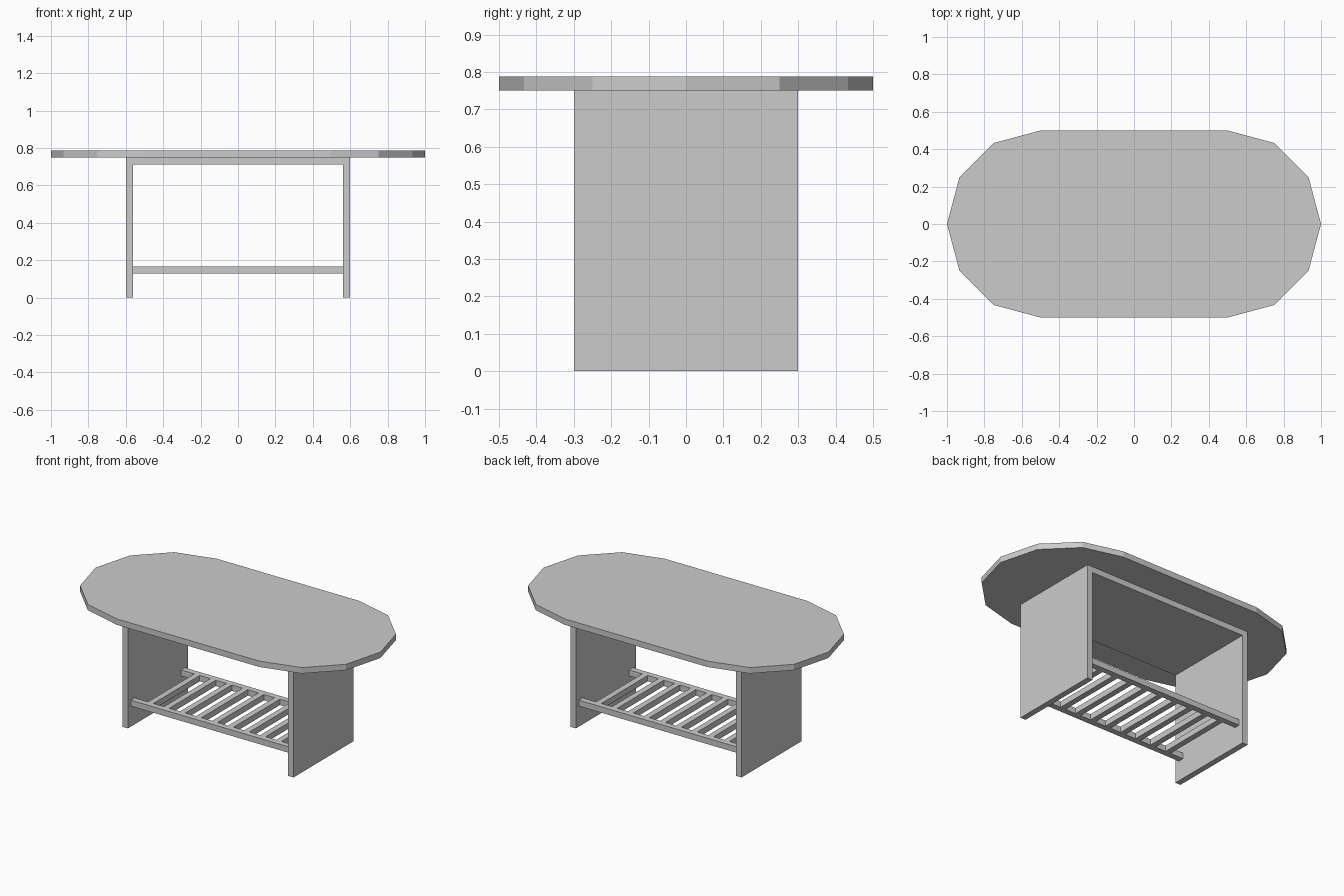
import bpy, bmesh
from math import cos, sin, radians

cube = bpy.data.objects.get("Cube")
if cube:
    bpy.data.objects.remove(cube, do_unlink=True)

grey = bpy.data.materials.new("plain grey")
grey.use_nodes = True
COLOUR = (0.6, 0.6, 0.6, 1)
grey.diffuse_color = COLOUR
grey.node_tree.nodes["Principled BSDF"].inputs["Base Color"].default_value = COLOUR


def finish(name, bm):
    bmesh.ops.recalc_face_normals(bm, faces=bm.faces)
    mesh = bpy.data.meshes.new(name)
    bm.to_mesh(mesh)
    bm.free()
    mesh.materials.append(grey)
    obj = bpy.data.objects.new(name, mesh)
    bpy.context.collection.objects.link(obj)
    return obj


def box(name, x, y, z):
    """Box from (min, max) ranges on each axis."""
    bm = bmesh.new()
    bmesh.ops.create_cube(bm, size=1)
    for v in bm.verts:
        v.co = [lo + (c + 0.5) * (hi - lo) for c, (lo, hi) in zip(v.co, (x, y, z))]
    return finish(name, bm)


T = 0.0375          # board thickness
HEIGHT = 0.75       # underside of the top
OUT, INN = 0.6, 0.6 - T
DEPTH = 0.3
SHELF = (0.13, 0.13 + T)

# Table top: straight sides with faceted half-round ends
bm = bmesh.new()
outline = []
for centre, start in ((0.5, -90), (-0.5, 90)):
    for i in range(7):
        a = radians(start + 30 * i)
        outline.append(bm.verts.new((centre + 0.5 * cos(a), 0.5 * sin(a), HEIGHT)))
face = bm.faces.new(outline)
up = bmesh.ops.extrude_face_region(bm, geom=[face])["geom"]
bmesh.ops.translate(bm, vec=(0, 0, T), verts=[g for g in up if isinstance(g, bmesh.types.BMVert)])
finish("table_top", bm)

# Panel under the top, and the two side panels
box("under_panel", (-INN, INN), (-DEPTH, DEPTH), (HEIGHT - T, HEIGHT))
for side, s in (("left", 1), ("right", -1)):
    box(side + "_leg_panel", sorted((s * INN, s * OUT)), (-DEPTH, DEPTH), (0, HEIGHT))

# Shelf rails
RAIL_OUT = 0.27
RAIL_IN = RAIL_OUT - T
for side, s in (("front", -1), ("back", 1)):
    box(side + "_shelf_rail", (-INN, INN), sorted((s * RAIL_IN, s * RAIL_OUT)), SHELF)

# Shelf slats
COUNT = 9
for i in range(COUNT):
    x = (i - (COUNT - 1) / 2) * 2 * INN / (COUNT + 1)
    box(f"shelf_slat_{i + 1}", (x - T / 2, x + T / 2), (-RAIL_IN, RAIL_IN), SHELF)
